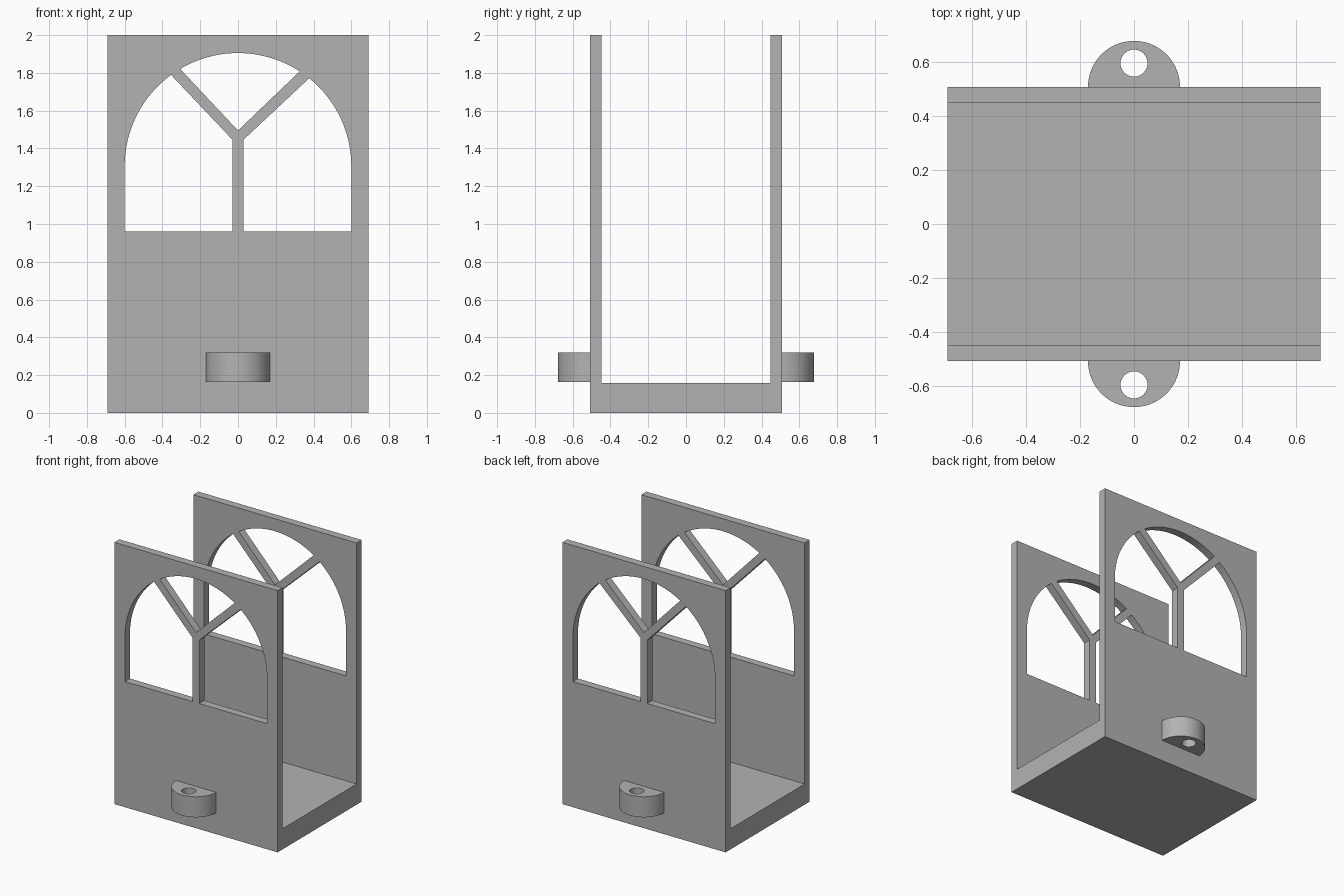
import bpy, bmesh
from math import cos, sin, radians
from mathutils import Matrix

old = bpy.data.objects.get("Cube")
if old:
    bpy.data.objects.remove(old, do_unlink=True)

HALF_W, HEIGHT = 0.69, 2.0
OUTER, INNER = 0.507, 0.447          # panel faces, distance from centre
FLOOR = 0.158
SILL, SPRING, RADIUS, BAR = 0.96, 1.305, 0.6, 0.028

grey = bpy.data.materials.new("plain grey")
grey.use_nodes = True
grey.diffuse_color = (0.45, 0.45, 0.45, 1)
grey.node_tree.nodes["Principled BSDF"].inputs["Base Color"].default_value = grey.diffuse_color


def arc(cx, cy, r, start, end, steps):
    angles = [radians(start + (end - start) * i / steps) for i in range(steps + 1)]
    return [(cx + r * cos(a), cy + r * sin(a)) for a in angles]


def plate(name, loops, thickness, matrix):
    """Extrude an outline with holes, centred on its own plane."""
    curve = bpy.data.curves.new(name, "CURVE")
    curve.dimensions = "2D"
    curve.fill_mode = "BOTH"
    curve.extrude = thickness / 2
    for loop in loops:
        spline = curve.splines.new("POLY")
        spline.points.add(len(loop) - 1)
        for point, (x, y) in zip(spline.points, loop):
            point.co = (x, y, 0, 1)
        spline.use_cyclic_u = True
    temp = bpy.data.objects.new(name + " outline", curve)
    bpy.context.collection.objects.link(temp)
    mesh = bpy.data.meshes.new_from_object(
        temp.evaluated_get(bpy.context.evaluated_depsgraph_get()))
    bpy.data.objects.remove(temp, do_unlink=True)
    bpy.data.curves.remove(curve)

    # Weld the caps to the walls and place the plate
    bm = bmesh.new()
    bm.from_mesh(mesh)
    bmesh.ops.remove_doubles(bm, verts=bm.verts, dist=0.0001)
    bmesh.ops.transform(bm, matrix=matrix, verts=bm.verts)
    bmesh.ops.recalc_face_normals(bm, faces=bm.faces)
    bm.to_mesh(mesh)
    bm.free()
    mesh.name = name
    mesh.materials.clear()
    mesh.materials.append(grey)
    obj = bpy.data.objects.new(name, mesh)
    bpy.context.collection.objects.link(obj)
    bpy.ops.object.select_all(action="DESELECT")
    bpy.context.view_layer.objects.active = obj
    obj.select_set(True)
    bpy.ops.object.shade_smooth_by_angle(angle=radians(30))
    return obj


def box_outline(w, low, high):
    return [(-w, low), (w, low), (w, high), (-w, high)]


# Arched window: two side panes and a fan pane, split by a Y of glazing bars
left_pane = [(-RADIUS, SILL), (-BAR, SILL), (-BAR, 1.445)] + arc(0, SPRING, RADIUS, 126.2, 180, 24)
right_pane = [(RADIUS, SILL), (BAR, SILL), (BAR, 1.445)] + arc(0, SPRING, RADIUS, 51.1, 0, 24)
fan_pane = [(0, 1.495)] + arc(0, SPRING, RADIUS, 57.0, 120.7, 28)
panel_loops = [box_outline(HALF_W, 0, HEIGHT), left_pane, right_pane, fan_pane]

# Floor between the panels
plate("floor", [box_outline(HALF_W, -INNER, INNER)], FLOOR,
      Matrix.Translation((0, 0, FLOOR / 2)))

upright = Matrix.Rotation(radians(90), 4, "X")
for side, sign in (("front", -1), ("back", 1)):
    # Window panel
    plate(side + "_window_panel", panel_loops, OUTER - INNER,
          Matrix.Translation((0, sign * (OUTER + INNER) / 2, 0)) @ upright)
    # Half-round lug with a vertical hole
    lug = arc(0, sign * OUTER, 0.17, 0, sign * 180, 40)
    hole = arc(0, sign * 0.595, 0.05, 0, 348.75, 31)
    plate(side + "_lug", [lug, hole], 0.157, Matrix.Translation((0, 0, 0.241)))
